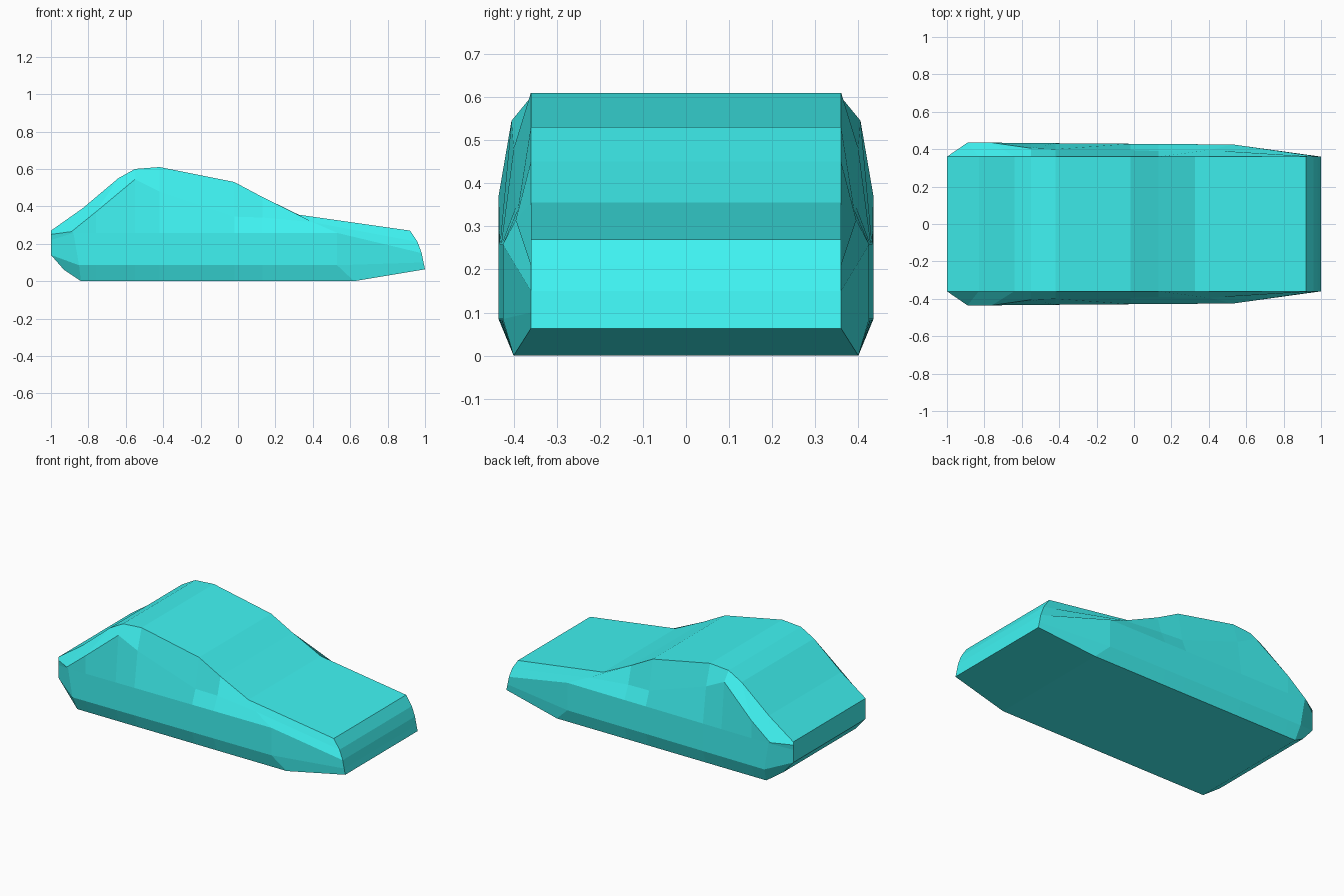
import bpy, bmesh

if "Cube" in bpy.data.objects:
    bpy.data.objects.remove(bpy.data.objects["Cube"])

# Lengthwise rows of the half body, nine stations each, from tail to nose: (x, y, z)
roof = [(x, .36, z) for x, z in [(-1, .27), (-.83, .39), (-.64, .55), (-.55, .60), (-.42, .61),
                                 (-.02, .53), (.13, .45), (.325, .355), (.92, .27)]]
shoulder = [(-1, .36, .25), (-.89, .435, .265), (-.76, .435, .37), (-.55, .405, .545),
            (-.42, .40, .48), (-.02, .395, .345), (.13, .39, .34), (.40, .395, .315), (.96, .36, .21)]
side_x = [-.88, -.76, -.55, -.42, -.02, .13, .53]


def side_row(first, last, y_tail, y_nose, z, tail_x, nose_x):
    """Straight side row that tapers slightly to the nose."""
    xs = [tail_x] + side_x[1:-1] + [nose_x]
    mid = [(x, y_tail + (y_nose - y_tail) * (x - tail_x) / (nose_x - tail_x), z) for x in xs]
    return [first] + mid + [last]


belt = side_row((-1, .36, .22), (.982, .36, .15), .435, .425, .258, -.88, .53)
sill = side_row((-1, .36, .14), (.992, .36, .10), .435, .425, .085, -.85, .53)
base = side_row((-.93, .36, .06), (1, .36, .063), .40, .40, 0, -.84, .62)
rows = [roof, shoulder, belt, sill, base]

# Car body: skin both sides, then bridge deck, floor, tail and nose
bm = bmesh.new()
grid = {s: [[bm.verts.new((x, s * y, z)) for x, y, z in row] for row in rows] for s in (-1, 1)}
L, R = grid[-1], grid[1]
for g in (L, R):
    for r in range(4):
        for i in range(8):
            bm.faces.new((g[r][i], g[r][i + 1], g[r + 1][i + 1], g[r + 1][i]))
for r in (0, 4):
    for i in range(8):
        bm.faces.new((L[r][i], L[r][i + 1], R[r][i + 1], R[r][i]))
for i in (0, 8):
    for r in range(4):
        bm.faces.new((L[r][i], L[r + 1][i], R[r + 1][i], R[r][i]))
bmesh.ops.recalc_face_normals(bm, faces=bm.faces)
mesh = bpy.data.meshes.new("car_body")
bm.to_mesh(mesh)
bm.free()

paint = bpy.data.materials.new("cyan_paint")
paint.diffuse_color = (.05, .9, .89, 1)
paint.use_nodes = True
paint.node_tree.nodes["Principled BSDF"].inputs["Base Color"].default_value = paint.diffuse_color
mesh.materials.append(paint)
bpy.context.collection.objects.link(bpy.data.objects.new("car_body", mesh))
